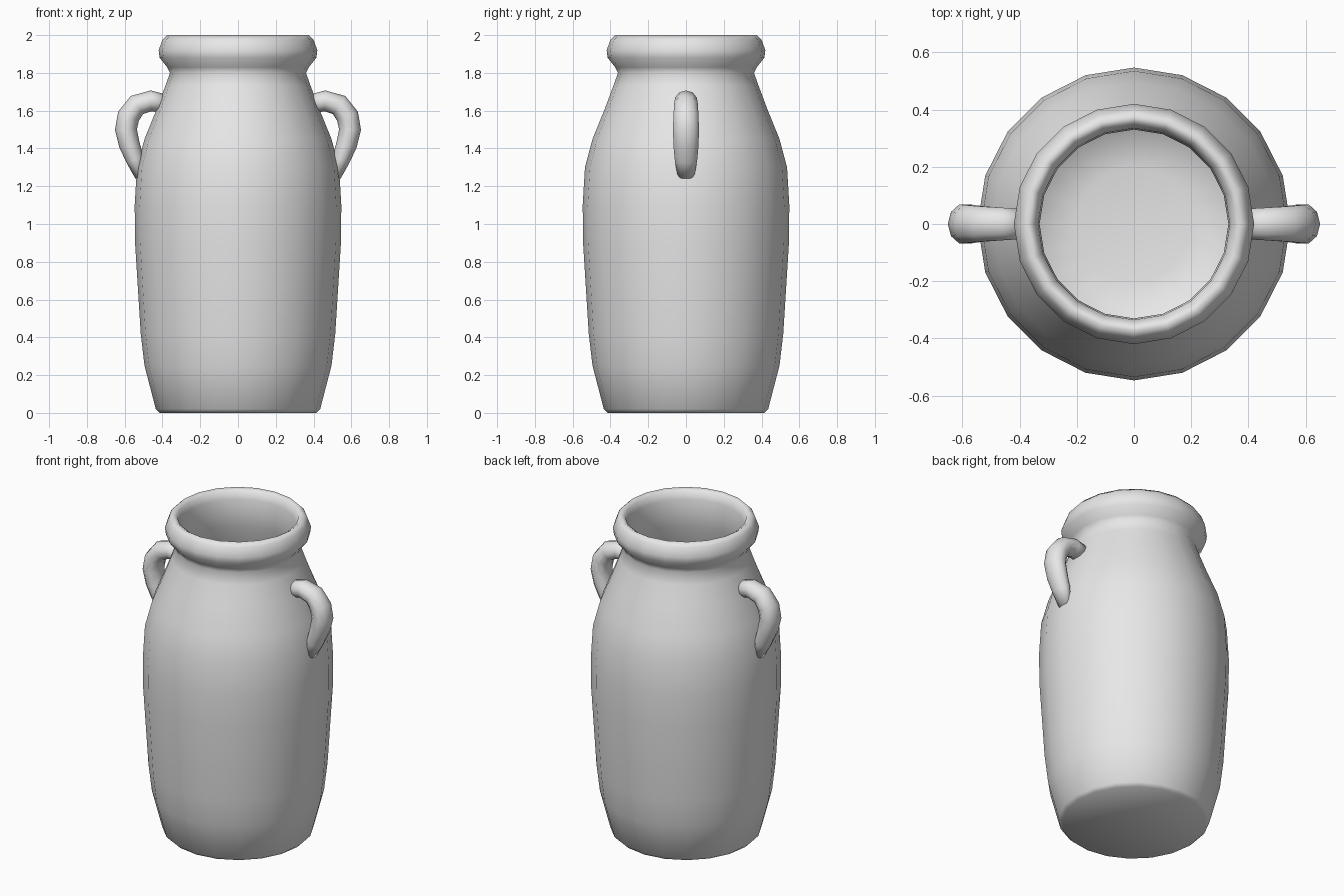
import bpy, bmesh, math
from mathutils import Vector

cube = bpy.data.objects.get("Cube")
if cube:
    bpy.data.objects.remove(cube, do_unlink=True)

# Single clay colour
clay = bpy.data.materials.new("grey_clay")
clay.use_nodes = True
clay.diffuse_color = (0.8, 0.8, 0.8, 1)
clay.node_tree.nodes["Principled BSDF"].inputs["Base Color"].default_value = (0.8, 0.8, 0.8, 1)


def finish(bm, name):
    bmesh.ops.recalc_face_normals(bm, faces=bm.faces)
    for f in bm.faces:
        f.smooth = True
    mesh = bpy.data.meshes.new(name)
    bm.to_mesh(mesh)
    bm.free()
    mesh.materials.append(clay)
    ob = bpy.data.objects.new(name, mesh)
    bpy.context.collection.objects.link(ob)
    return ob


def bridge(bm, rings):
    for a, b in zip(rings, rings[1:]):
        n = len(a)
        for i in range(n):
            j = (i + 1) % n
            bm.faces.new((a[i], a[j], b[j], b[i]))


def lathe(name, profile, sides):
    """Revolve (radius, height) pairs; close both ends with a fan."""
    bm = bmesh.new()
    rings = []
    for r, z in profile:
        rings.append([bm.verts.new((r * math.cos(t), r * math.sin(t), z))
                      for t in (math.tau * i / sides for i in range(sides))])
    bridge(bm, rings)
    for ring in (rings[0], rings[-1]):
        tip = bm.verts.new((0, 0, ring[0].co.z))
        for i in range(sides):
            bm.faces.new((ring[i], ring[(i + 1) % sides], tip))
    return finish(bm, name)


def handle(name, side, path, sides=10):
    """Sweep an oval section along (x, z, half thickness, half width) stations."""
    bm = bmesh.new()
    rings = []
    for k, (x, z, thick, wide) in enumerate(path):
        p, q = path[max(k - 1, 0)], path[min(k + 1, len(path) - 1)]
        tangent = Vector((q[0] - p[0], 0, q[1] - p[1])).normalized()
        normal = Vector((-tangent.z, 0, tangent.x))
        ring = []
        for i in range(sides):
            t = math.tau * i / sides
            co = Vector((x, 0, z)) + normal * thick * math.cos(t)
            co.y = wide * math.sin(t)
            co.x *= side
            ring.append(bm.verts.new(co))
        rings.append(ring)
    bridge(bm, rings)
    bm.faces.new(rings[0])
    bm.faces.new(rings[-1])
    return finish(bm, name)


# Jar: base, belly, shoulder, neck, rolled rim, then the hollow inside
outside = [(0.415, 0), (0.435, 0.02), (0.495, 0.25), (0.515, 0.42),
           (0.545, 0.9), (0.547, 1.1), (0.535, 1.3), (0.495, 1.45),
           (0.43, 1.61), (0.385, 1.73), (0.36, 1.8)]
rim = [(0.375, 1.83), (0.415, 1.88), (0.42, 1.92), (0.4, 1.975),
       (0.375, 2.0), (0.35, 1.985), (0.335, 1.94), (0.33, 1.85)]
inside = [(0.335, 1.77), (0.39, 1.6), (0.455, 1.45), (0.495, 1.3),
          (0.507, 1.1), (0.505, 0.9), (0.475, 0.42), (0.44, 0.2),
          (0.37, 0.08), (0.2, 0.05)]
lathe("jar_body", outside + rim + inside, 20)

# Pair of ear handles
path = [(0.385, 1.635, 0.05, 0.055), (0.46, 1.652, 0.055, 0.06),
        (0.535, 1.63, 0.058, 0.065), (0.58, 1.57, 0.06, 0.07),
        (0.593, 1.5, 0.058, 0.072), (0.575, 1.42, 0.055, 0.07),
        (0.545, 1.34, 0.048, 0.062), (0.515, 1.25, 0.03, 0.045)]
handle("left_handle", 1, path)
handle("right_handle", -1, path)
